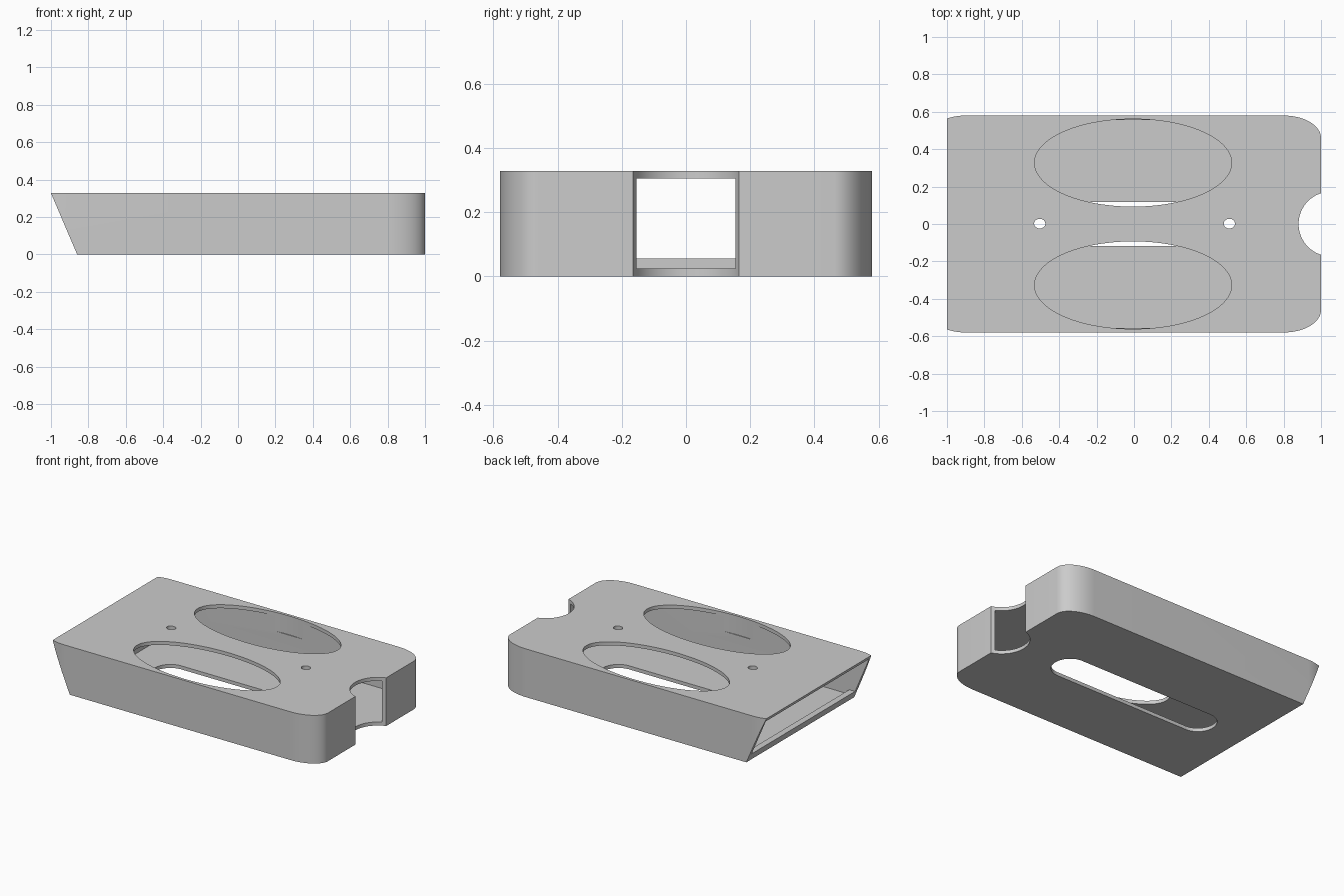
import bpy, bmesh
from math import pi, cos, sin, radians

cube = bpy.data.objects.get("Cube")
if cube:
    bpy.data.objects.remove(cube, do_unlink=True)

HEIGHT, HALF_W, WALL = 0.328, 0.58, 0.024

grey = bpy.data.materials.new("plain grey")
grey.use_nodes = True
grey.diffuse_color = (0.6, 0.6, 0.6, 1)
grey.node_tree.nodes["Principled BSDF"].inputs["Base Color"].default_value = (0.6, 0.6, 0.6, 1)


def arc(cx, cy, rx, ry, start, end, steps):
    angles = [start + (end - start) * i / steps for i in range(steps + 1)]
    return [(cx + rx * cos(a), cy + ry * sin(a)) for a in angles]


def ellipse(cx, cy, rx, ry, steps=64):
    return arc(cx, cy, rx, ry, 0, 2 * pi, steps)[:-1]


def rounded_box(x0, x1, half, rx, ry):
    """Outline of a rectangle with elliptical corners."""
    points = []
    corners = [(x1 - rx, half - ry), (x0 + rx, half - ry),
               (x0 + rx, ry - half), (x1 - rx, ry - half)]
    for i, (cx, cy) in enumerate(corners):
        points += arc(cx, cy, rx, ry, i * pi / 2, (i + 1) * pi / 2, 16)
    return points


def prism(name, outline, low, high, upright=False):
    """Extrude an outline along z, or an x-z outline along y when upright."""
    bm = bmesh.new()
    place = (lambda a, b: (a, low, b)) if upright else (lambda a, b: (a, b, low))
    face = bm.faces.new([bm.verts.new(place(*p)) for p in outline])
    out = bmesh.ops.extrude_face_region(bm, geom=[face])["geom"]
    offset = (0, high - low, 0) if upright else (0, 0, high - low)
    bmesh.ops.translate(bm, vec=offset, verts=[v for v in out if isinstance(v, bmesh.types.BMVert)])
    bmesh.ops.recalc_face_normals(bm, faces=bm.faces)
    mesh = bpy.data.meshes.new(name)
    bm.to_mesh(mesh)
    bm.free()
    obj = bpy.data.objects.new(name, mesh)
    bpy.context.collection.objects.link(obj)
    mesh.materials.append(grey)
    return obj


def cut(target, cutter):
    mod = target.modifiers.new("cut", 'BOOLEAN')
    mod.operation, mod.solver, mod.object = 'DIFFERENCE', 'EXACT', cutter
    bpy.context.view_layer.objects.active = target
    bpy.ops.object.modifier_apply(modifier=mod.name)
    bpy.data.objects.remove(cutter, do_unlink=True)


# Solid case body with rounded corners
case = prism("hollow_case", rounded_box(-1.1, 1, HALF_W, 0.2, 0.12), 0, HEIGHT)

# Cavity running out of the slanted end, leaving a low ridge across its floor
ROOF = HEIGHT - WALL
inner = HALF_W - WALL
cut(case, prism("cavity", rounded_box(-1.6, 1 - WALL, inner, 0.18, 0.1), 0.055, ROOF))
cut(case, prism("cavity_floor", rounded_box(-0.84, 1 - WALL, inner, 0.18, 0.1)[:17]
                + [(-0.84, inner), (-0.84, -inner)]
                + rounded_box(-0.84, 1 - WALL, inner, 0.18, 0.1)[-17:], WALL, 0.1))

# Slanted open end
cut(case, prism("slant", [(-1.0042, HEIGHT + 0.01), (-0.8558, -0.01), (-1.5, -0.01),
                          (-1.5, HEIGHT + 0.01)], -1, 1, upright=True))

# Large oval windows and small round holes in the top plate
for side in (-1, 1):
    cut(case, prism("window", ellipse(-0.005, side * 0.327, 0.527, 0.234, 96), 0.2, 0.5))
    cut(case, prism("pin_hole", ellipse(0.003 + side * 0.507, 0.002, 0.03, 0.026, 32), 0.2, 0.5))

# Long slot in the bottom plate
slot = arc(0.51, 0, 0.115, 0.117, -pi / 2, pi / 2, 24) + arc(-0.51, 0, 0.115, 0.117, pi / 2, 1.5 * pi, 24)
cut(case, prism("slot", slot, -0.1, 0.1))

# Finger notch through the rounded end
cut(case, prism("notch", ellipse(1.053, 0, 0.173, 0.173), -0.1, 0.5))

bpy.ops.object.select_all(action='DESELECT')
case.select_set(True)
bpy.context.view_layer.objects.active = case
bpy.ops.object.shade_smooth_by_angle(angle=radians(30))
